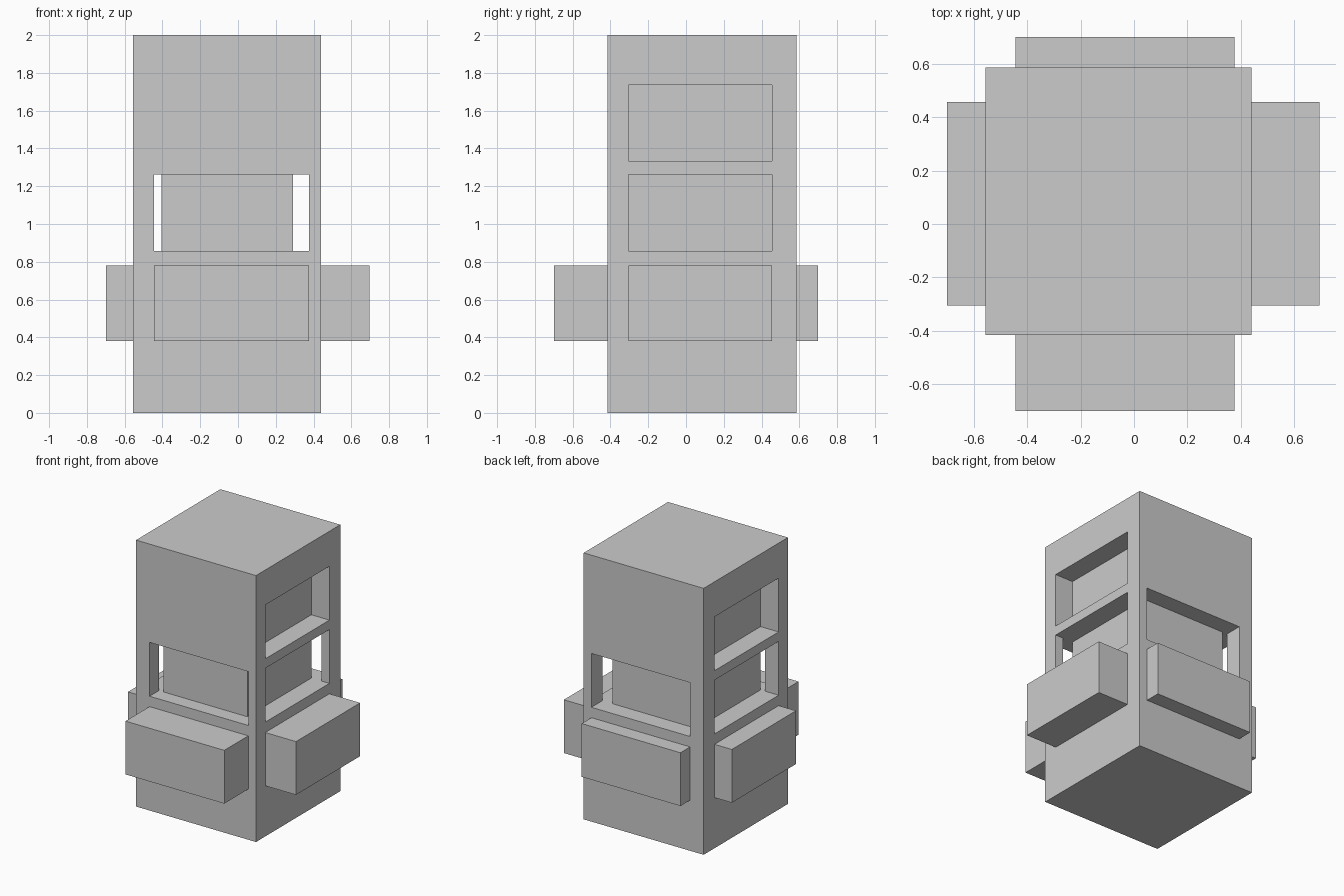
import bpy

default = bpy.data.objects.get("Cube")
if default:
    bpy.data.objects.remove(default, do_unlink=True)

grey = bpy.data.materials.new("plain grey")
grey.use_nodes = True
colour = (0.6, 0.6, 0.6, 1)
grey.diffuse_color = colour
grey.node_tree.nodes["Principled BSDF"].inputs["Base Color"].default_value = colour


def box(name, x, y, z):
    """Box spanning the given (low, high) ranges."""
    bpy.ops.mesh.primitive_cube_add(size=1)
    ob = bpy.context.object
    ob.name = name
    ob.data.materials.append(grey)
    for v in ob.data.vertices:
        v.co = [r[0] if c < 0 else r[1] for c, r in zip(v.co, (x, y, z))]
    return ob


def combine(target, tool, operation):
    """Apply a boolean with the tool, then discard the tool."""
    mod = target.modifiers.new(tool.name, 'BOOLEAN')
    mod.operation = operation
    mod.solver = 'EXACT'
    mod.object = tool
    bpy.context.view_layer.objects.active = target
    bpy.ops.object.modifier_apply(modifier=mod.name)
    bpy.data.objects.remove(tool, do_unlink=True)


# Outer walls, recess openings and storey heights
left, right, front, back = -0.556, 0.44, -0.415, 0.585
open_x = (-0.444, 0.376)
open_y = (-0.305, 0.456)
low, middle, high = (0.38, 0.78), (0.858, 1.262), (1.333, 1.737)
out, depth, lap = 0.9, 0.15, 0.001

tower = box("tower", (left, right), (front, back), (0, 2))

# Two crossing bars that stick out as blocks on all four sides
combine(tower, box("front_back_bar", open_x, (-0.7, 0.7), low), 'UNION')
combine(tower, box("side_bar", (-0.7, 0.695), open_y, low), 'UNION')

# Side recesses on two storeys
for storey in (middle, high):
    for span in ((-out, left + depth), (right - depth, out)):
        combine(tower, box("side_recess", span, open_y, storey), 'DIFFERENCE')

# Front and back recesses, which open into the side ones
for span in ((-out, open_y[0] + lap), (open_y[1] - lap, out)):
    combine(tower, box("end_recess", open_x, span, middle), 'DIFFERENCE')
